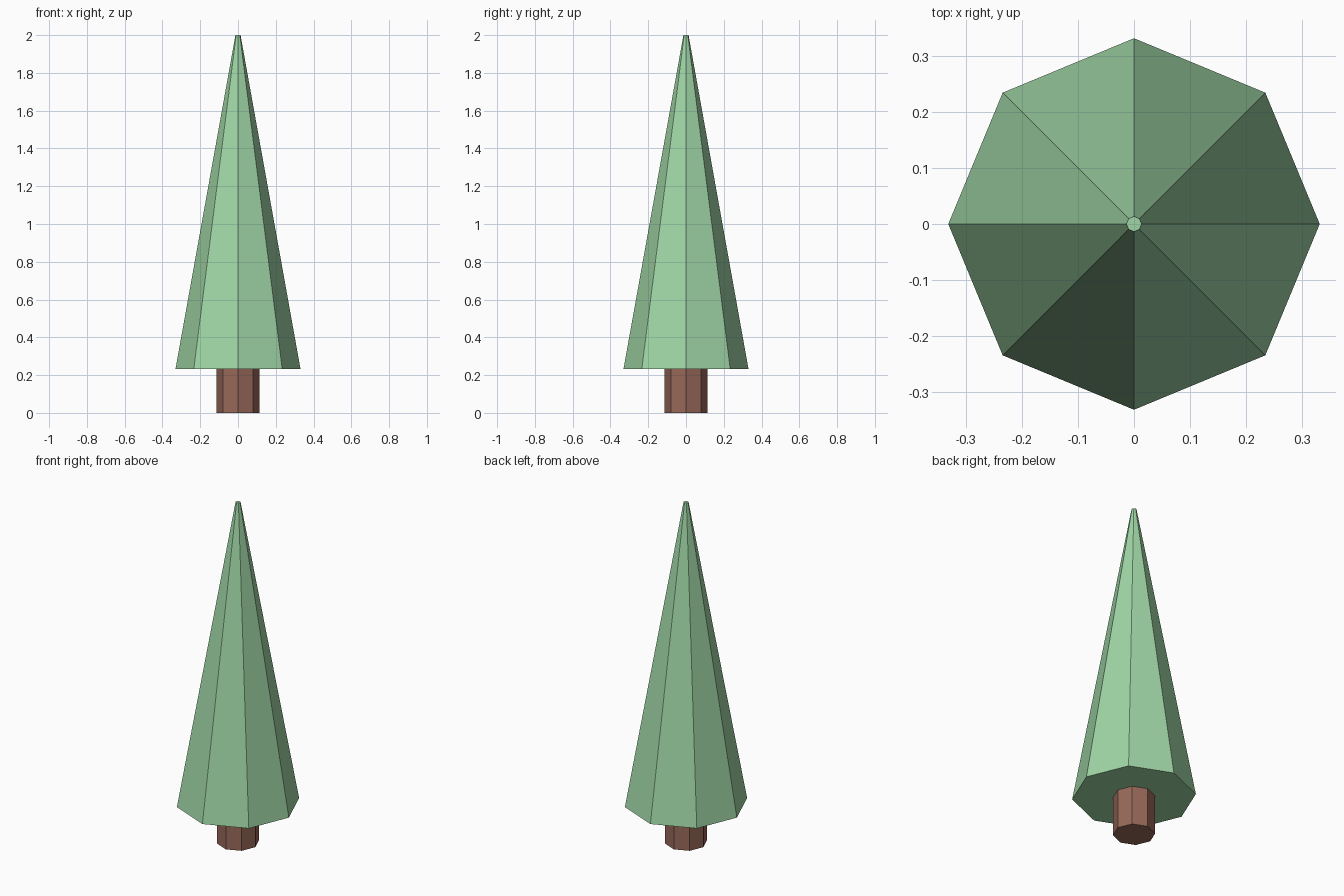
import bpy

if "Cube" in bpy.data.objects:
    bpy.data.objects.remove(bpy.data.objects["Cube"])

SIDES = 8


def tapered_part(name, r_bottom, r_top, z_bottom, z_top, colour):
    bpy.ops.mesh.primitive_cone_add(
        vertices=SIDES, radius1=r_bottom, radius2=r_top,
        depth=z_top - z_bottom, location=(0, 0, (z_bottom + z_top) / 2))
    obj = bpy.context.object
    obj.name = name
    mat = bpy.data.materials.new(name + "_colour")
    mat.diffuse_color = (*colour, 1)
    mat.use_nodes = True
    mat.node_tree.nodes["Principled BSDF"].inputs["Base Color"].default_value = mat.diffuse_color
    obj.data.materials.append(mat)
    return obj


# Straight eight-sided trunk
tapered_part("trunk", 0.113, 0.113, 0.0, 0.232, (0.31, 0.14, 0.10))

# Tall foliage cone with a tiny flat tip
tapered_part("foliage", 0.331, 0.0135, 0.232, 2.0, (0.35, 0.67, 0.38))
